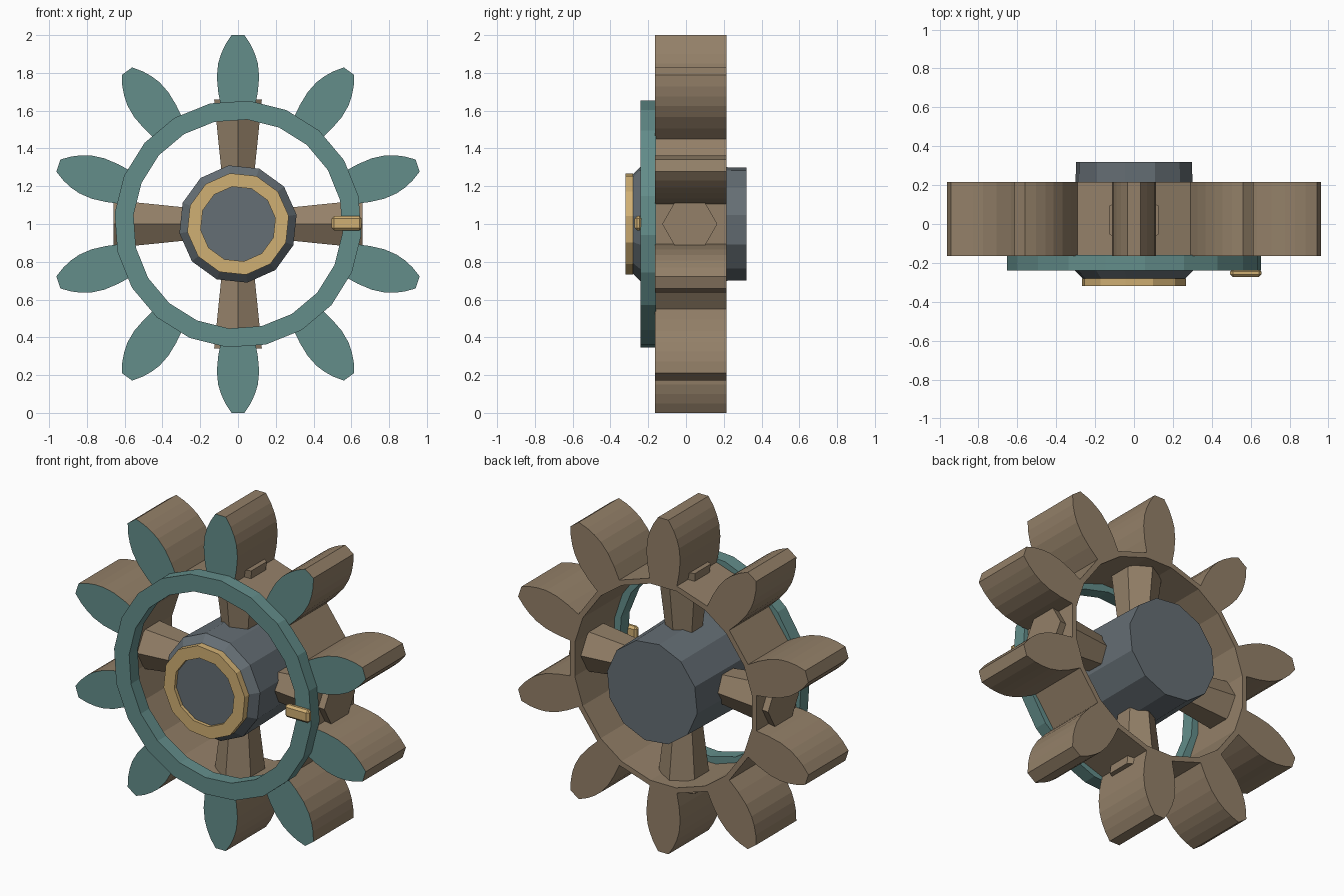
import bpy, bmesh, math
from mathutils import Matrix, Vector

if "Cube" in bpy.data.objects:
    bpy.data.objects.remove(bpy.data.objects["Cube"])


def material(name, srgb):
    color = [(c / 255) ** 2.2 for c in srgb] + [1]
    mat = bpy.data.materials.new(name)
    mat.use_nodes = True
    mat.diffuse_color = color
    mat.node_tree.nodes["Principled BSDF"].inputs["Base Color"].default_value = color
    return mat


brown = material("brown", (146, 127, 104))
teal = material("teal", (99, 140, 137))
gold = material("gold", (207, 174, 115))
gray = material("slate gray", (101, 110, 116))


def finish(bm, name, *mats):
    bmesh.ops.recalc_face_normals(bm, faces=bm.faces)
    mesh = bpy.data.meshes.new(name)
    bm.to_mesh(mesh)
    bm.free()
    for mat in mats:
        mesh.materials.append(mat)
    obj = bpy.data.objects.new(name, mesh)
    bpy.context.collection.objects.link(obj)
    return obj


def polar(radius, angle, y):
    return Vector((radius * math.cos(angle), y, 1 + radius * math.sin(angle)))


def lathe(name, profile, sides, offset, mat, ring=False):
    """Turn (radius, y) points about the wheel axle; a ring closes on itself."""
    bm = bmesh.new()
    turn = math.tau / sides
    loops = [[bm.verts.new(polar(r, math.radians(offset) + i * turn, y))
              for i in range(sides)] for r, y in profile]
    pairs = list(zip(loops, loops[1:]))
    if ring:
        pairs.append((loops[-1], loops[0]))
    else:
        bm.faces.new(loops[0])
        bm.faces.new(loops[-1])
    for a, b in pairs:
        for i in range(sides):
            j = (i + 1) % sides
            bm.faces.new((a[i], a[j], b[j], b[i]))
    return finish(bm, name, mat)


# Gear: ten bulging teeth on a thin rim, front faces painted teal
TEETH, FRONT, BACK, INNER = 10, -0.165, 0.215, 0.595
half_tooth = [(0.62, 0.09), (0.70, 0.105), (0.78, 0.112), (0.85, 0.105),
              (0.90, 0.09), (0.95, 0.067), (1.0, 0.034)]
outline = [(r, -w) for r, w in half_tooth] + [(r, w) for r, w in reversed(half_tooth)]
bm = bmesh.new()
outer, inner = [], []
for k in range(TEETH):
    angle = math.pi / 2 + k * math.tau / TEETH
    tooth = [bm.verts.new(polar(math.hypot(r, w), angle + math.atan2(w, r), FRONT))
             for r, w in outline]
    bm.faces.new(tooth)
    for v, (r, w) in ((tooth[0], outline[0]), (tooth[-1], outline[-1])):
        outer.append(v)
        inner.append(bm.verts.new(polar(INNER, angle + math.atan2(w, r), FRONT)))
for i in range(len(outer)):
    j = (i + 1) % len(outer)
    bm.faces.new((outer[i], outer[j], inner[j], inner[i]))
grown = bmesh.ops.extrude_face_region(bm, geom=bm.faces[:], use_keep_orig=True)
bmesh.ops.translate(bm, vec=(0, BACK - FRONT, 0),
                    verts=[g for g in grown["geom"] if isinstance(g, bmesh.types.BMVert)])
for face in bm.faces:
    if all(abs(v.co.y - FRONT) < 0.001 for v in face.verts):
        face.material_index = 1
finish(bm, "gear", brown, teal)

# Front ring
lathe("front_ring", [(0.655, -0.24), (0.655, -0.16), (0.555, -0.16), (0.555, -0.24)],
      20, 85, teal, ring=True)

# Hub and its collar
lathe("hub", [(0.24, -0.30), (0.262, -0.285), (0.314, -0.235), (0.302, 0.32)], 12, 9, gray)
lathe("hub_collar", [(0.272, -0.32), (0.272, -0.28), (0.20, -0.28), (0.20, -0.32)],
      12, 9, gold, ring=True)

# Four hexagonal spokes, widening outward and poking through the rim
for k, name in enumerate(("left", "top", "right", "bottom")):
    bm = bmesh.new()
    bmesh.ops.create_cone(bm, cap_ends=True, segments=6, radius1=0.092, radius2=0.146,
                          depth=0.46)
    place = (Matrix.Translation((0, 0.02, 1)) @ Matrix.Rotation(-k * math.pi / 2, 4, "Y")
             @ Matrix.Translation((0.43, 0, 0)) @ Matrix.Rotation(math.pi / 2, 4, "Y"))
    # Keep a ridge of the hexagon facing the front
    ridge = max(bm.verts, key=lambda v: v.co.y).co
    spin = math.pi / 2 - math.atan2(ridge.y, ridge.x)
    bmesh.ops.transform(bm, verts=bm.verts, matrix=place @ Matrix.Rotation(spin, 4, "Z"))
    finish(bm, name + "_spoke", brown)

# Small bevelled pin on the front ring
bm = bmesh.new()
bmesh.ops.create_cube(bm, size=1)
bmesh.ops.transform(bm, verts=bm.verts, matrix=Matrix.Translation((0.575, -0.252, 1.004))
                    @ Matrix.Diagonal((0.16, 0.04, 0.076, 1)))
bmesh.ops.bevel(bm, geom=bm.edges[:], offset=0.013, segments=1, affect="EDGES")
finish(bm, "ring_pin", gold)
